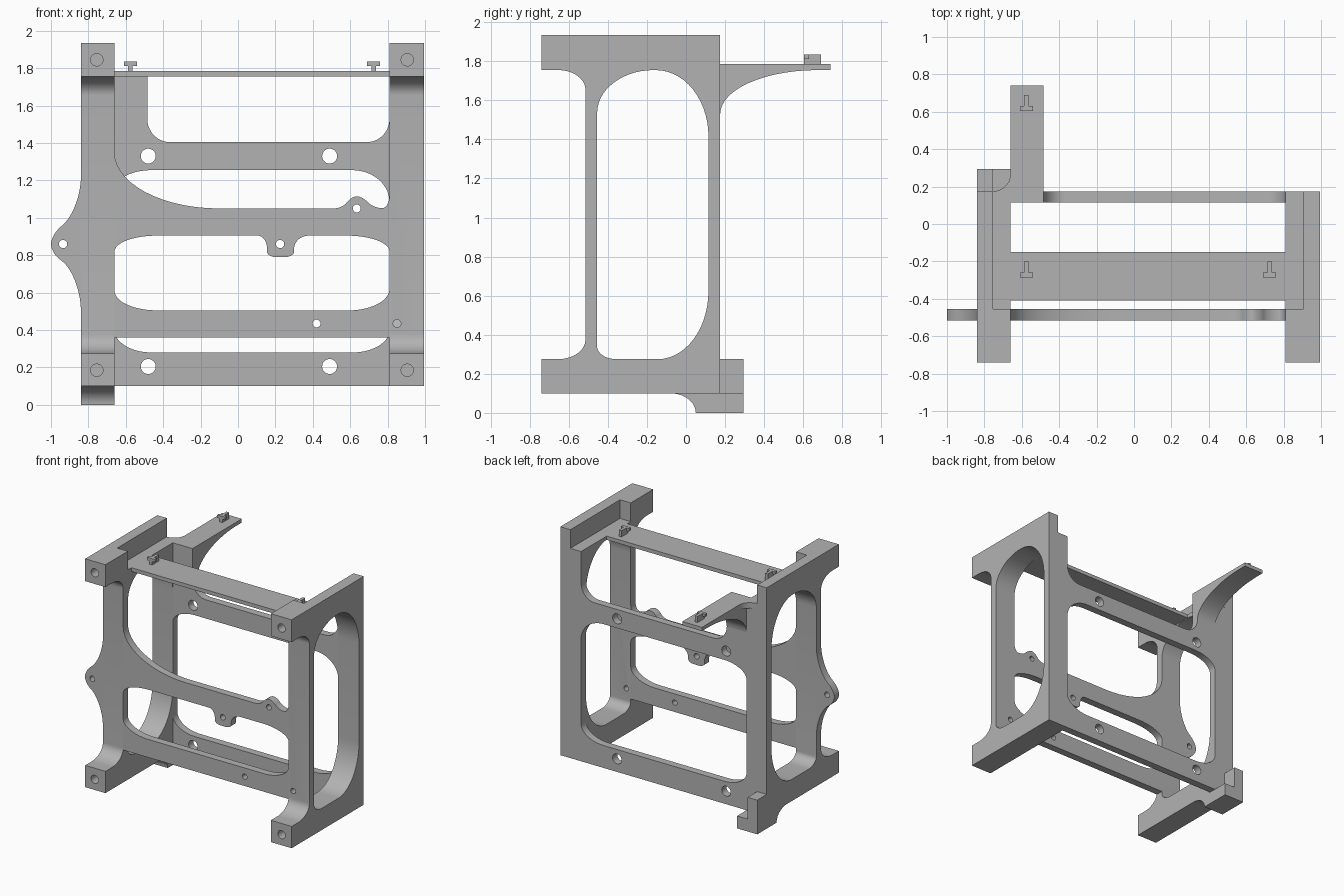
import bpy, bmesh, math
from mathutils import Vector

old = bpy.data.objects.get("Cube")
if old:
    bpy.data.objects.remove(old, do_unlink=True)

grey = bpy.data.materials.new("plain_grey")
grey.use_nodes = True
grey.diffuse_color = (0.45, 0.45, 0.45, 1)
grey.node_tree.nodes["Principled BSDF"].inputs["Base Color"].default_value = grey.diffuse_color


def outline(corners, steps=14):
    """Corners are (u, v) or (u, v, a, b): a and b are the fillet lengths before and after."""
    pts = []
    for i, c in enumerate(corners):
        p = Vector(c[:2])
        if len(c) == 2:
            new = [p]
        else:
            a = (Vector(corners[i - 1][:2]) - p).normalized() * c[2]
            b = (Vector(corners[(i + 1) % len(corners)][:2]) - p).normalized() * c[3]
            angles = [math.pi / 2 * k / steps for k in range(steps + 1)]
            new = [p + a * (1 - math.sin(t)) + b * (1 - math.cos(t)) for t in angles]
        for q in new:
            if not pts or (q - pts[-1]).length > 1e-4:
                pts.append(q)
    if (pts[0] - pts[-1]).length < 1e-4:
        pts.pop()
    return pts


def circle(u, v, r, n=28):
    return [Vector((u + r * math.cos(2 * math.pi * k / n), v + r * math.sin(2 * math.pi * k / n)))
            for k in range(n)]


def prism(name, axis, lo, hi, loops):
    """Fill the first loop, minus the others, and extrude it along an axis."""
    curve = bpy.data.curves.new(name, 'CURVE')
    curve.dimensions = '2D'
    curve.fill_mode = 'BOTH'
    curve.extrude = (hi - lo) / 2
    for loop in loops:
        s = curve.splines.new('POLY')
        s.points.add(len(loop) - 1)
        for pt, q in zip(s.points, loop):
            pt.co = (q.x, q.y, 0, 1)
        s.use_cyclic_u = True
    tmp = bpy.data.objects.new(name, curve)
    bpy.context.collection.objects.link(tmp)
    mesh = bpy.data.meshes.new_from_object(tmp.evaluated_get(bpy.context.evaluated_depsgraph_get()))
    bpy.data.objects.remove(tmp)
    bpy.data.curves.remove(curve)
    mid = (lo + hi) / 2
    bm = bmesh.new()
    bm.from_mesh(mesh)
    for v in bm.verts:
        u, w, d = v.co
        d += mid
        v.co = {'x': (d, u, w), 'y': (u, d, w), 'z': (u, w, d)}[axis]
    bmesh.ops.remove_doubles(bm, verts=bm.verts, dist=1e-5)
    bmesh.ops.recalc_face_normals(bm, faces=bm.faces)
    bm.to_mesh(mesh)
    bm.free()
    mesh.materials.clear()
    mesh.materials.append(grey)
    ob = bpy.data.objects.new(name, mesh)
    bpy.context.collection.objects.link(ob)
    return ob


def box(name, x, y, z):
    return prism(name, 'z', *z, [outline([(x[0], y[0]), (x[1], y[0]), (x[1], y[1]), (x[0], y[1])])])


def cut(ob, cutters):
    for c in cutters:
        m = ob.modifiers.new("cut", 'BOOLEAN')
        m.operation = 'DIFFERENCE'
        m.solver = 'EXACT'
        m.object = c
    deps = bpy.context.evaluated_depsgraph_get()
    mesh = bpy.data.meshes.new_from_object(ob.evaluated_get(deps))
    ob.modifiers.clear()
    ob.data = mesh
    for c in cutters:
        bpy.data.objects.remove(c)


# Main dimensions
L0, L1, R0, R1 = -0.84, -0.66, 0.81, 0.995
FRONT = (-0.515, -0.455)
BACK = (0.115, 0.175)
BOT, TOP, SHELF = 0.1, 1.935, 1.785
LOW, HIGH = 0.275, 1.755

# Side plates with an arched window, a stepped inner top edge and blind screw holes
side = outline([(-0.74, BOT), (BACK[1], BOT), (BACK[1], TOP), (-0.74, TOP), (-0.74, HIGH),
                (FRONT[0], HIGH, 0.14, 0.1), (FRONT[0], LOW, 0.1, 0.14), (-0.74, LOW)])
window = outline([(FRONT[1], LOW, 0.065, 0.1), (BACK[0], LOW, 0.26, 0.35),
                  (BACK[0], HIGH, 0.34, 0.27), (FRONT[1], HIGH, 0.29, 0.22)])
for name, x0, x1, step, hole_x in (("right_side_plate", L0, L1, (-0.755, -0.6), -0.755),
                                   ("left_side_plate", R0, R1, (0.75, 0.905), 0.905)):
    plate = prism(name, 'x', x0, x1, [side, window])
    cutters = [box("step_cutter", step, (FRONT[1], 0.4), (SHELF, 2.1))]
    cutters += [prism("hole_cutter", 'y', -0.9, -0.66, [circle(hole_x, z, 0.033)]) for z in (0.185, 1.845)]
    cut(plate, cutters)

# Front bars
prism("front_lower_bar", 'y', *FRONT, [
    outline([(L1, 0.36), (R0, 0.36), (R0, 0.62), (R0, 0.505, 0.115, 0.22),
             (L1, 0.505, 0.23, 0.105), (L1, 0.61)]),
    circle(0.42, 0.435, 0.021)])
prism("front_middle_bar", 'y', *FRONT, [
    outline([(L1, 0.82), (L1, 0.905, 0.085, 0.23),
             (0.155, 0.905, 0.05, 0.07), (0.155, 0.79, 0.03, 0.05),
             (0.3, 0.79, 0.05, 0.03), (0.3, 0.905, 0.07, 0.08),
             (R0, 0.905, 0.23, 0.085), (R0, 0.82), (R0, 1.12),
             (R0, 1.05, 0.07, 0.04), (0.72, 1.055, 0.04, 0.04),
             (0.665, 1.115, 0.04, 0.03), (0.605, 1.115, 0.03, 0.04),
             (0.56, 1.05, 0.04, 0.05), (L1, 1.05, 0.56, 0.3), (L1, 1.35)]),
    circle(0.635, 1.05, 0.021), circle(0.225, 0.86, 0.022)])
prism("front_ear", 'y', *FRONT, [
    outline([(L0, 1.22), (L0, 1.04, 0.18, 0.13), (-1, 0.91, 0.07, 0.05), (-1, 0.81, 0.05, 0.06),
             (L0, 0.7, 0.13, 0.2), (L0, 0.5)]),
    circle(-0.935, 0.86, 0.022)])
cut(bpy.data.objects["left_side_plate"],
    [prism("column_hole_cutter", 'y', -0.6, -0.4, [circle(0.85, 0.435, 0.021)])])

# Back bars with round holes
prism("back_bottom_bar", 'y', *BACK, [
    outline([(L1, BOT), (R0, BOT), (R0, 0.4), (R0, 0.28, 0.12, 0.2), (L1, 0.28, 0.2, 0.12), (L1, 0.4)]),
    circle(-0.48, 0.205, 0.04), circle(0.49, 0.205, 0.04)])
prism("back_top_bar", 'y', *BACK, [
    outline([(L1, 1.15), (L1, 1.255, 0.105, 0.2), (R0, 1.255, 0.2, 0.17), (R0, 1.085),
             (R0, 1.53), (R0, 1.405, 0.125, 0.12), (-0.485, 1.405, 0.12, 0.125),
             (-0.485, 1.53), (L1, 1.53)]),
    circle(-0.48, 1.33, 0.04), circle(0.49, 1.33, 0.04)])

# Rear arm with its curved underside and corner web
prism("rear_arm", 'x', L1, -0.485, [
    outline([(BACK[0], 1.53), (BACK[1], 1.53), (BACK[1], HIGH, 0.225, 0.5), (0.74, HIGH),
             (0.74, SHELF), (BACK[0], SHELF)])])
prism("arm_web", 'z', 1.74, SHELF, [
    outline([(L1, 0.27), (L1, BACK[1], 0.095, 0.095), (-0.755, BACK[1])][::-1][:1]
            + [(L1, BACK[1])]
            + outline([(L1, 0.27), (L1, BACK[1], 0.095, 0.095), (-0.755, BACK[1])])[:-1])])

# Top shelf
box("top_shelf", (L1, R0), (-0.41, -0.15), (HIGH, SHELF))

# T-shaped hooks on the shelf and the arm
for name, x, y in (("shelf_hook_right", -0.575, -0.285), ("shelf_hook_left", 0.725, -0.285),
                   ("arm_hook", -0.575, 0.605)):
    box(name + "_stem", (x - 0.012, x + 0.012), (y, y + 0.085), (SHELF, 1.835))
    box(name + "_head", (x - 0.035, x + 0.035), (y, y + 0.025), (1.812, 1.835))

# Rear foot
prism("foot_base", 'x', L0, L1, [
    outline([(0.05, 0), (0.295, 0), (0.295, BOT), (-0.08, BOT), (0.05, BOT, 0.13, 0.1)])])
box("foot_upright", (L0, -0.755), (BACK[1], 0.295), (BOT, LOW))

# Smooth the curved walls and keep the edges sharp
for ob in bpy.context.scene.objects:
    ob.select_set(ob.type == 'MESH')
bpy.context.view_layer.objects.active = bpy.data.objects["top_shelf"]
bpy.ops.object.shade_smooth_by_angle(angle=math.radians(30))
